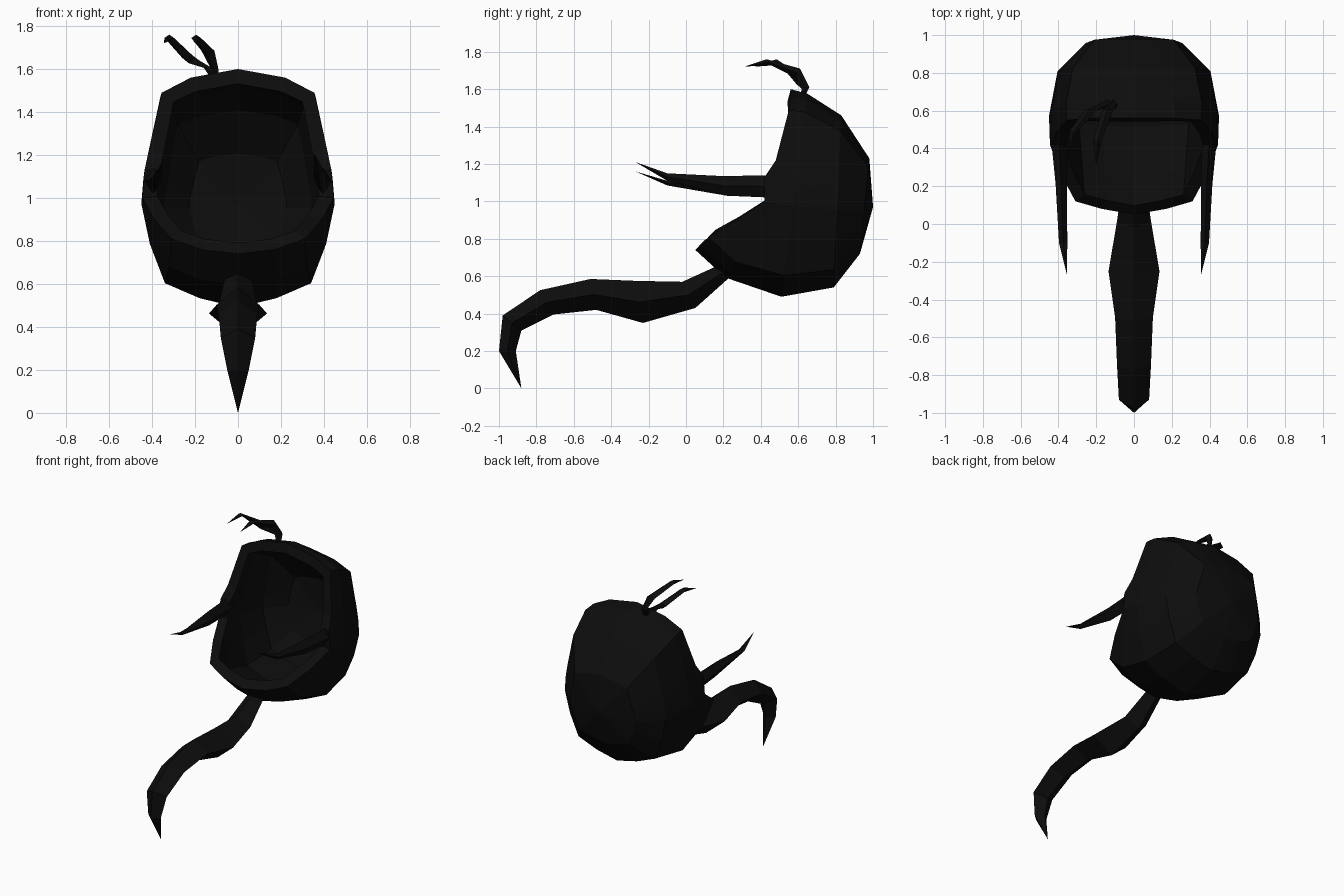
import bpy, bmesh
from mathutils import Vector

cube = bpy.data.objects.get("Cube")
if cube:
    bpy.data.objects.remove(cube, do_unlink=True)

black = bpy.data.materials.new("black hair")
black.use_nodes = True
color = (0.004, 0.004, 0.004, 1)
black.diffuse_color = color
black.node_tree.nodes["Principled BSDF"].inputs["Base Color"].default_value = color


def finish(name, bm):
    mesh = bpy.data.meshes.new(name)
    bm.to_mesh(mesh)
    bm.free()
    mesh.materials.append(black)
    obj = bpy.data.objects.new(name, mesh)
    bpy.context.scene.collection.objects.link(obj)
    return obj


def bridge(bm, ring_a, ring_b):
    count = len(ring_a)
    for i in range(count):
        j = (i + 1) % count
        bm.faces.new((ring_a[i], ring_a[j], ring_b[j], ring_b[i]))


def fan(bm, ring, tip):
    apex = bm.verts.new(tip)
    for i in range(len(ring)):
        bm.faces.new((ring[i], ring[(i + 1) % len(ring)], apex))


def strand(name, stations, tip):
    """Diamond-section strand; a station is x, half width, top y, top z, bottom y, bottom z."""
    bm = bmesh.new()
    rings = []
    for x, w, ty, tz, by, bz in stations:
        my, mz = (ty + by) / 2, (tz + bz) / 2
        section = ((x, ty, tz), (x + w, my, mz), (x, by, bz), (x - w, my, mz))
        rings.append([bm.verts.new(p) for p in section])
    for a, b in zip(rings, rings[1:]):
        bridge(bm, a, b)
    bm.faces.new(rings[0])
    fan(bm, rings[-1], tip)
    bmesh.ops.recalc_face_normals(bm, faces=bm.faces)
    return finish(name, bm)


# Hair cap: right half outlines run from the crown to the chin
outline = [(0, 1.59), (.21, 1.555), (.36, 1.49), (.42, 1.21), (.44, 1.1),
           (.45, .98), (.41, .79), (.34, .605), (.18, .535), (0, .49)]
rim = [Vector(p) for p in (
    (0, .56, 1.6), (.22, .56, 1.56), (.355, .55, 1.49), (.415, .48, 1.22),
    (.435, .42, 1.13), (.445, .42, 1), (.39, .27, .9), (.31, .12, .81),
    (.17, .08, .76), (0, .05, .74))]


def cap_ring(width, top_y, top_z, low_y, low_z):
    points = []
    for x, z in outline:
        t = (z - .49) / 1.1
        points.append(Vector((x * width, low_y + (top_y - low_y) * t,
                              low_z + (top_z - low_z) * t)))
    return points


middle = cap_ring(1, .65, 1.575, .51, .49)
chin = [r.lerp(m, .35) - Vector((0, 0, .06 if i > 6 else 0))
        for i, (r, m) in enumerate(zip(rim, middle))]
halves = [rim, chin, middle,
          cap_ring(.9, .83, 1.46, .79, .54),
          cap_ring(.58, .98, 1.23, .93, .72)]

bm = bmesh.new()
rings = []
for half in halves:
    mirrored = [Vector((-p.x, p.y, p.z)) for p in reversed(half[1:-1])]
    rings.append([bm.verts.new(p) for p in half + mirrored])
for a, b in zip(rings, rings[1:]):
    bridge(bm, a, b)
fan(bm, rings[-1], (0, 1, .97))
bmesh.ops.recalc_face_normals(bm, faces=bm.faces)
bm.faces.ensure_lookup_table()
if bm.faces[-1].normal.y < 0:
    bmesh.ops.reverse_faces(bm, faces=bm.faces)
cap = finish("hair_cap", bm)
shell = cap.modifiers.new("thickness", "SOLIDIFY")
shell.thickness = .07
shell.offset = -1

# Long curved chin lock
strand("chin_lock", [
    (0, .06, .2, .67, .24, .6),
    (0, .09, -.02, .57, .05, .43),
    (0, .135, -.27, .575, -.23, .35),
    (0, .1, -.51, .585, -.48, .42),
    (0, .09, -.78, .525, -.71, .395),
    (0, .08, -.98, .39, -.88, .31),
    (0, .05, -1, .2, -.91, .2)], (0, -.88, 0))

# Pointed locks in front of the ears, one lifted higher
for name, side, lift in (("left_side_lock", 1, .05), ("right_side_lock", -1, 0)):
    strand(name, [
        (side * .4, .04, .46, 1.14, .46, 1.02),
        (side * .385, .03, .2, 1.135, .22, 1.03),
        (side * .375, .022, -.1, 1.11 + lift * .8, -.1, 1.085 + lift * .5)],
        (side * .355, -.27, 1.16 + lift))

# Two thin tufts curling forward from the crown
for name, xs in (("inner_tuft", (-.1, -.11, -.14, -.195, -.2)),
                 ("outer_tuft", (-.11, -.14, -.23, -.32, -.345))):
    shift = (xs[0] - xs[-1] - .1) * .4
    strand(name, [
        (xs[0], .012, .63, 1.55, .6, 1.55),
        (xs[1], .018, .66, 1.61, .62, 1.6),
        (xs[2], .03, .61, 1.71 - shift * .6, .59, 1.66 - shift * .6),
        (xs[3], .022, .43 + shift, 1.76, .45 + shift, 1.73)],
        (xs[4], .31 + shift, 1.72))
